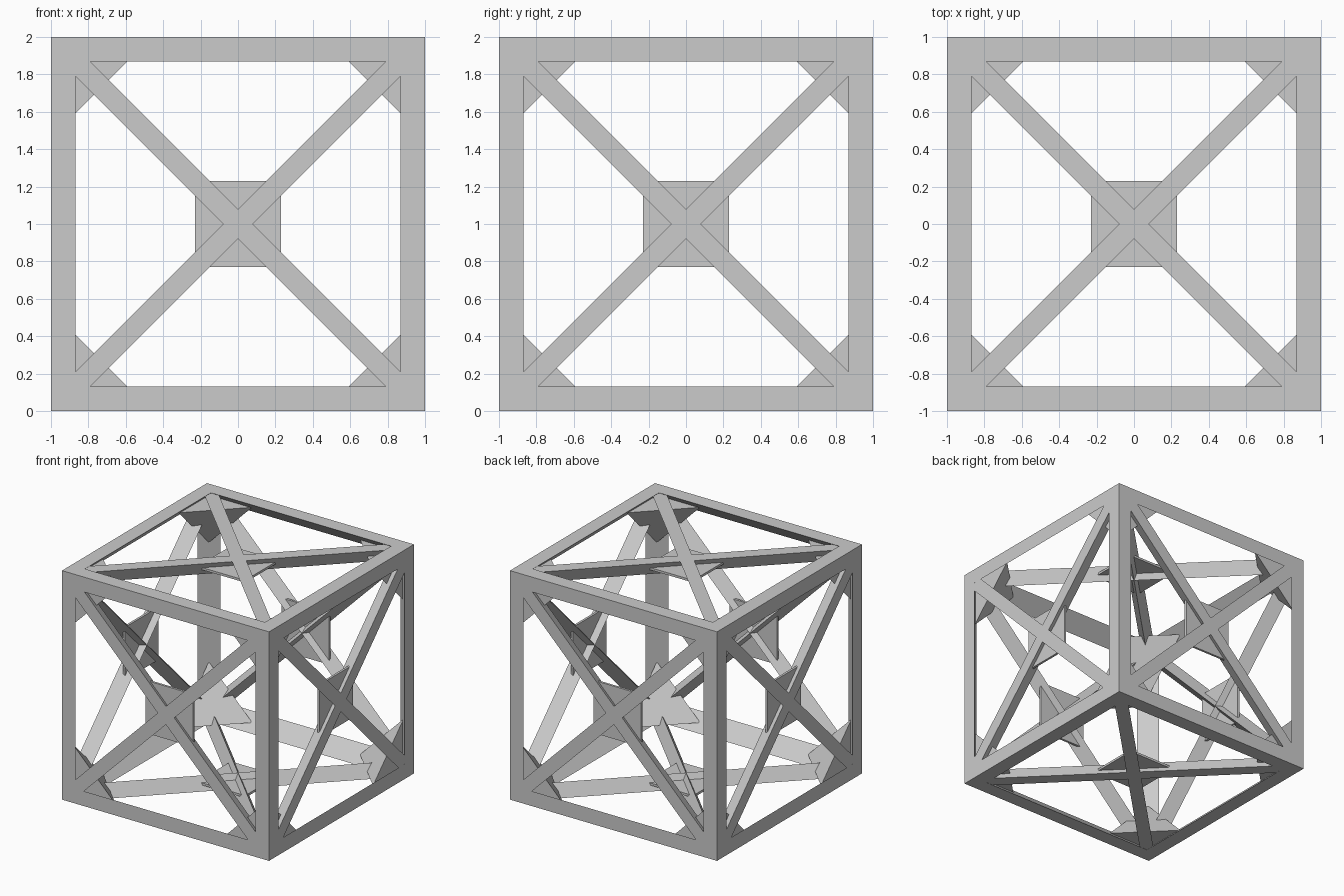
import bpy, bmesh
from math import pi
from itertools import product
from mathutils import Matrix, Vector

if "Cube" in bpy.data.objects:
    bpy.data.objects.remove(bpy.data.objects["Cube"])

CENTRE = Vector((0, 0, 1))
BAR = 0.13      # width of the outer frame bars
INSET = 0.06    # how far plates sit below the outer faces


def make_object(name, bm):
    bmesh.ops.recalc_face_normals(bm, faces=bm.faces)
    mesh = bpy.data.meshes.new(name)
    bm.to_mesh(mesh)
    bm.free()
    obj = bpy.data.objects.new(name, mesh)
    obj.location = CENTRE
    bpy.context.collection.objects.link(obj)
    return obj


def hull(name, points):
    bm = bmesh.new()
    for p in points:
        bm.verts.new(p)
    bmesh.ops.convex_hull(bm, input=bm.verts)
    bmesh.ops.dissolve_limit(bm, angle_limit=0.01, verts=bm.verts, edges=bm.edges)
    return make_object(name, bm)


# outer cube frame: bars with a triangular section, flat side facing inward
bm = bmesh.new()
outer, inner = {}, {}
for s in product((-1, 1), repeat=3):
    outer[s] = bm.verts.new(s)
    for face in range(3):
        co = [v if k == face else v * (1 - BAR) for k, v in enumerate(s)]
        inner[s, face] = bm.verts.new(co)
    bm.faces.new([inner[s, face] for face in range(3)])
for axis in range(3):
    i, j = [k for k in range(3) if k != axis]
    for si, sj in product((-1, 1), repeat=2):
        ends = []
        for e in (-1, 1):
            c = [0, 0, 0]
            c[axis], c[i], c[j] = e, si, sj
            ends.append(tuple(c))
        a, b = ends
        for f in (i, j):
            bm.faces.new((outer[a], outer[b], inner[b, f], inner[a, f]))
        bm.faces.new((inner[a, i], inner[b, i], inner[b, j], inner[a, j]))
make_object("cube_frame", bm)

# cross braces and centre plate on each of the six sides
sides = [Matrix.Rotation(k * pi / 2, 3, 'X') for k in range(4)]
sides += [Matrix.Rotation(a, 3, 'Y') for a in (pi / 2, -pi / 2)]
TOP, DEPTH, HALF, REACH = 0.994, 0.115, 0.0566, 0.91
for n, rot in enumerate(sides):
    for d in (-1, 1):
        along = Vector((1, d, 0))
        across = Vector((-d, 1, 0)).normalized()
        pts = []
        for e in (-REACH, REACH):
            for w, z in ((-HALF, TOP), (HALF, TOP), (0, TOP - DEPTH)):
                pts.append(rot @ (along * e + across * w + Vector((0, 0, z))))
        hull(f"diagonal_brace_{n}_{'a' if d > 0 else 'b'}", pts)
    hull(f"centre_plate_{n}", [rot @ Vector((x, y, 1 - INSET + z))
                               for x, y, z in product((-0.23, 0.23), (-0.23, 0.23), (-0.01, 0.01))])

# corner gussets: tetrahedral fillets in all eight corners
near, far = 1 - INSET, 1 - 0.48
for n, s in enumerate(product((-1, 1), repeat=3)):
    shape = [(near, near, near), (far, near, near), (near, far, near), (near, near, far)]
    hull(f"corner_gusset_{n}", [[a * b for a, b in zip(s, p)] for p in shape])
